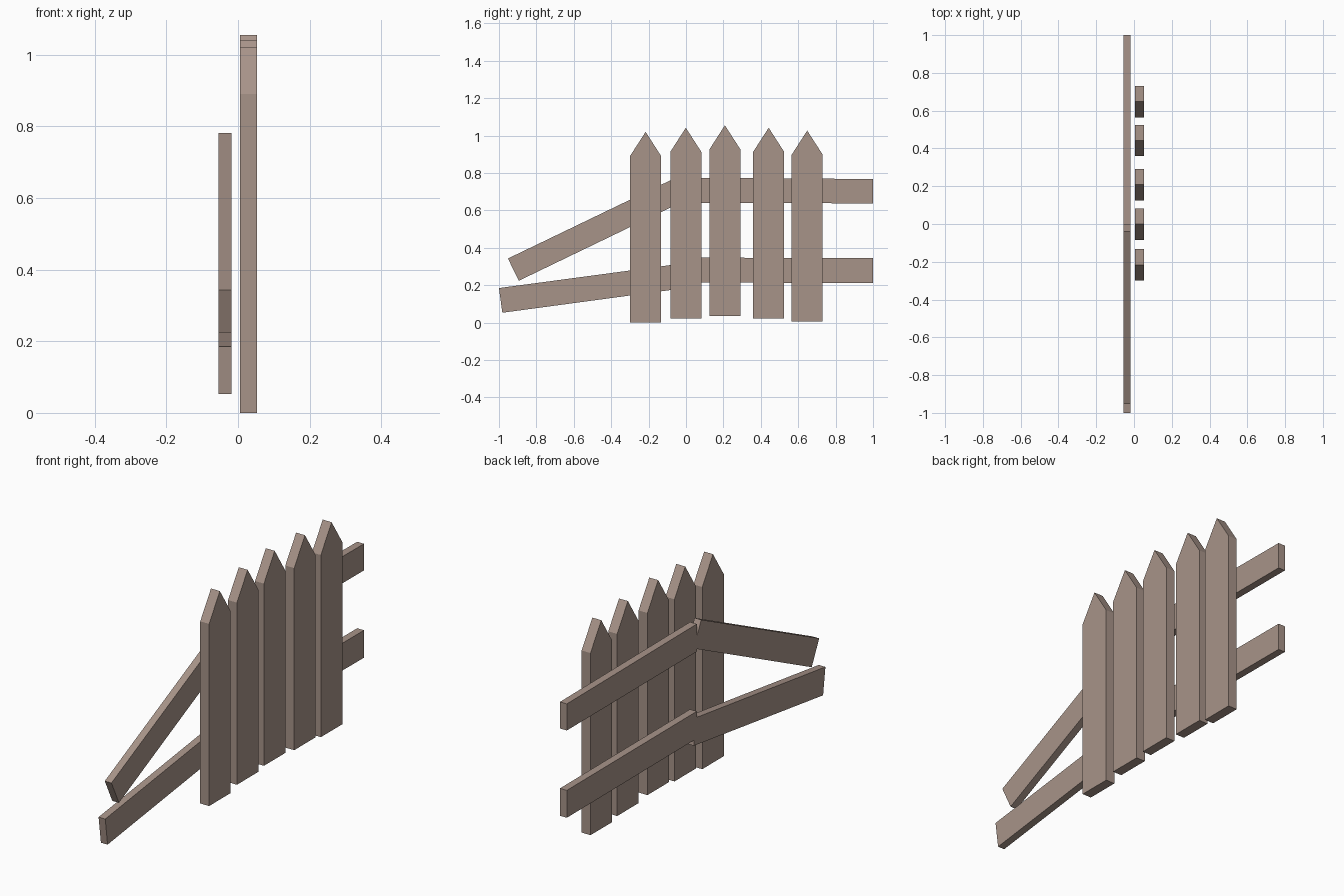
import bpy

if "Cube" in bpy.data.objects:
    bpy.data.objects.remove(bpy.data.objects["Cube"])

wood = bpy.data.materials.new("weathered_wood")
wood.diffuse_color = (0.39, 0.295, 0.25, 1.0)
wood.use_nodes = True
wood.node_tree.nodes["Principled BSDF"].inputs["Base Color"].default_value = wood.diffuse_color


def extrude_profile(name, profile, x0, x1):
    """Extrude a (y, z) outline, listed counter-clockwise seen from +x, along x."""
    n = len(profile)
    verts = [(x, y, z) for x in (x0, x1) for y, z in profile]
    faces = [tuple(reversed(range(n))), tuple(range(n, 2 * n))]
    faces += [(i, (i + 1) % n, (i + 1) % n + n, i + n) for i in range(n)]
    mesh = bpy.data.meshes.new(name)
    mesh.from_pydata(verts, [], faces)
    mesh.materials.append(wood)
    obj = bpy.data.objects.new(name, mesh)
    bpy.context.collection.objects.link(obj)


# Pointed pickets: centre y and height of the bottom edge
HALF = 0.083
pickets = [(-0.216, 0.0), (-0.001, 0.022), (0.208, 0.035), (0.442, 0.022), (0.648, 0.007)]
for i, (y, z) in enumerate(pickets, 1):
    extrude_profile(f"picket_{i}", [
        (y - HALF, z), (y + HALF, z), (y + HALF, z + 0.891),
        (y, z + 1.02), (y - HALF, z + 0.891)], 0.005, 0.053)

# Rails behind the pickets: intact halves and broken, sagging halves
rails = {
    "upper_rail": [(-0.005, 0.64), (1.0, 0.638), (1.0, 0.768), (-0.005, 0.775)],
    "lower_rail": [(-0.005, 0.215), (1.0, 0.211), (1.0, 0.345), (-0.005, 0.348)],
    "upper_broken_rail": [(-0.894, 0.224), (0.018, 0.664), (-0.04, 0.782), (-0.952, 0.343)],
    "lower_broken_rail": [(-0.982, 0.053), (0.018, 0.188), (0.0, 0.319), (-1.0, 0.185)],
}
for name, outline in rails.items():
    # tiny depth offset keeps overlapping side faces from coinciding
    d = 0.0005 if "broken" in name else 0.0
    extrude_profile(name, outline, -0.055 + d, -0.018 - d)
